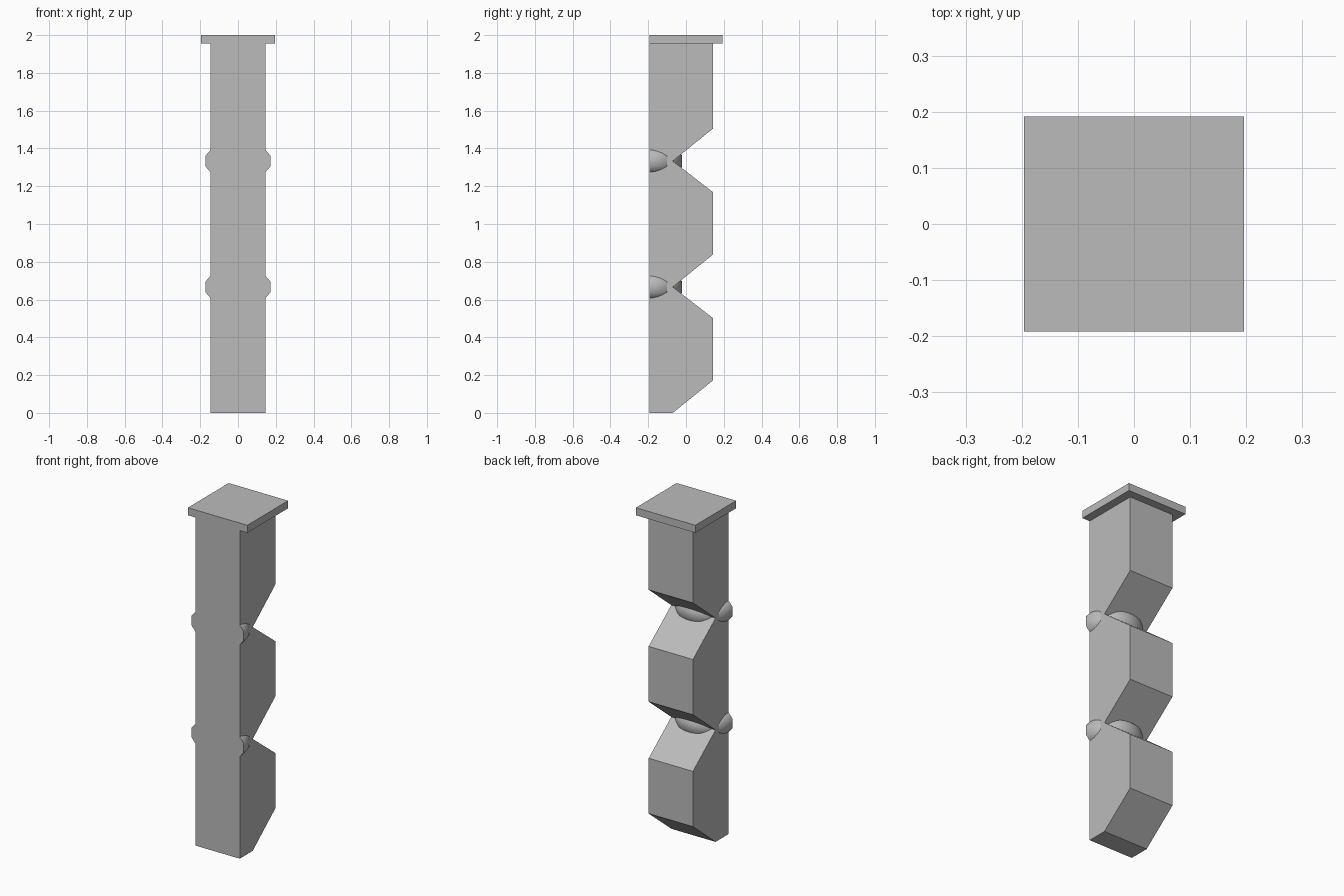
import bpy, bmesh, math
from mathutils import Vector, Matrix

cube = bpy.data.objects.get("Cube")
if cube:
    bpy.data.objects.remove(cube)

grey = bpy.data.materials.new("plain_grey")
grey.use_nodes = True
grey.diffuse_color = (0.5, 0.5, 0.5, 1)
grey.node_tree.nodes["Principled BSDF"].inputs["Base Color"].default_value = (0.5, 0.5, 0.5, 1)

FRONT, NOTCH, BACK = -0.192, -0.07, 0.143
HALF_W, TOP, CAP_Z = 0.146, 2.0, 1.955
PITCH = TOP / 3


def add_object(name, bm):
    bmesh.ops.recalc_face_normals(bm, faces=bm.faces)
    mesh = bpy.data.meshes.new(name)
    bm.to_mesh(mesh)
    bm.free()
    mesh.materials.append(grey)
    obj = bpy.data.objects.new(name, mesh)
    bpy.context.collection.objects.link(obj)
    return obj


# Column: side profile with a notch at each joint, extruded across the width
outline = [(FRONT, CAP_Z), (FRONT, 0)]
for i in range(3):
    z = i * PITCH
    outline += [(NOTCH, z), (BACK, z + 0.172)]
    outline.append((BACK, z + PITCH - 0.165 if i < 2 else CAP_Z))
bm = bmesh.new()
side = bm.faces.new([bm.verts.new((-HALF_W, y, z)) for y, z in outline])
new = bmesh.ops.extrude_face_region(bm, geom=[side])["geom"]
bmesh.ops.translate(bm, vec=(2 * HALF_W, 0, 0),
                    verts=[v for v in new if isinstance(v, bmesh.types.BMVert)])
add_object("column", bm)

# Cap: flat slab on top
bm = bmesh.new()
bmesh.ops.create_cube(bm, size=1)
bmesh.ops.scale(bm, vec=(0.392, 0.384, TOP - CAP_Z), verts=bm.verts)
bmesh.ops.translate(bm, vec=(0, 0, (TOP + CAP_Z) / 2), verts=bm.verts)
add_object("cap", bm)


# Joint ring: bevelled half disc, flush with the front
def joint_ring(name, z):
    bm = bmesh.new()
    section = [(0, -0.068), (0.138, -0.068), (0.172, -0.028),
               (0.172, 0.028), (0.138, 0.068), (0, 0.068)]
    end = bm.faces.new([bm.verts.new((r, FRONT, z + h)) for r, h in section])
    bmesh.ops.spin(bm, geom=[end], cent=Vector((0, FRONT, z)), axis=(0, 0, 1),
                   angle=math.pi, steps=24, use_duplicate=False)
    bmesh.ops.remove_doubles(bm, verts=bm.verts, dist=0.0001)
    obj = add_object(name, bm)
    bpy.ops.object.select_all(action='DESELECT')
    obj.select_set(True)
    bpy.context.view_layer.objects.active = obj
    bpy.ops.object.shade_smooth_by_angle(angle=math.radians(60))


joint_ring("lower_joint_ring", PITCH)
joint_ring("upper_joint_ring", 2 * PITCH)
